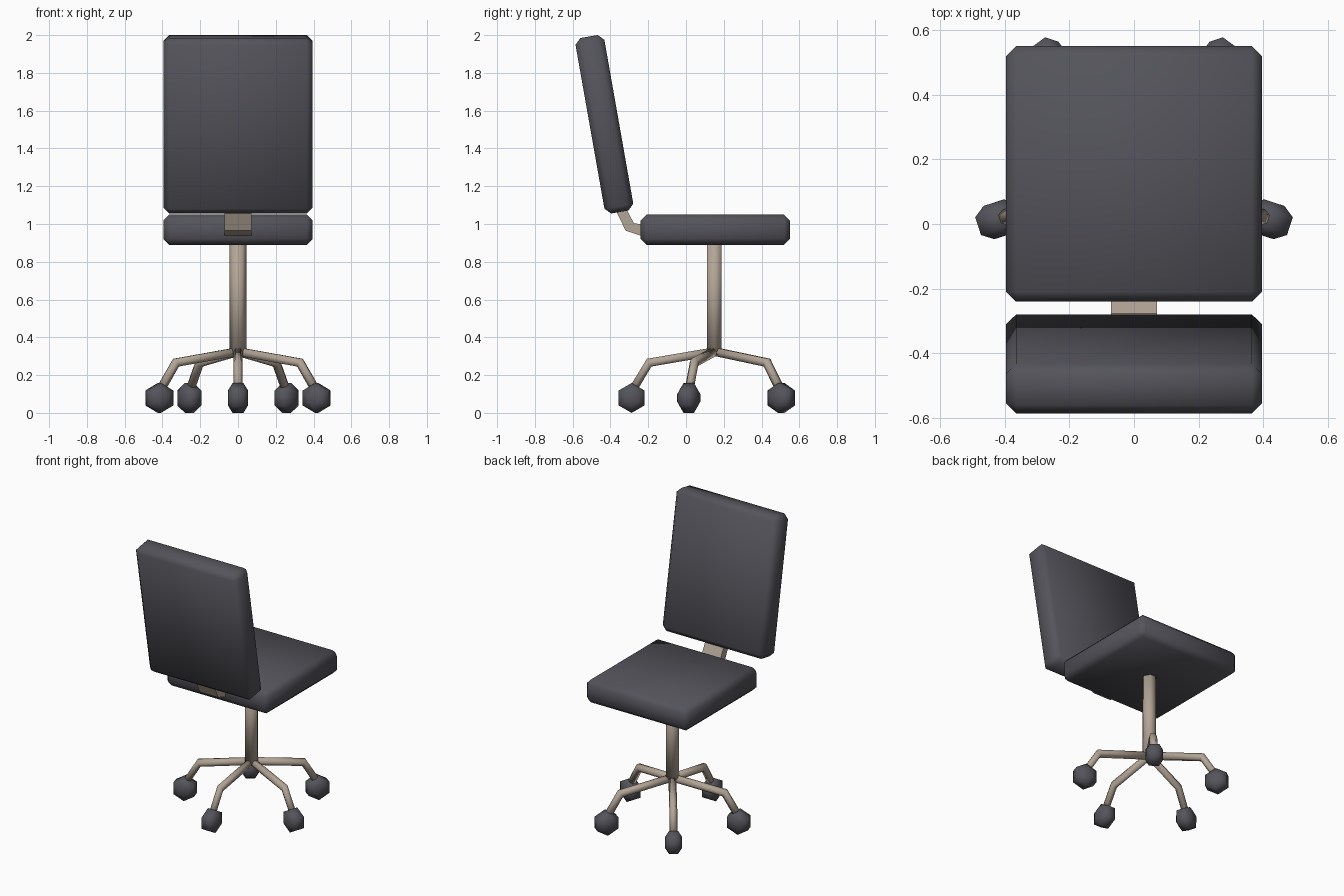
import bpy, bmesh, math
from mathutils import Vector, Matrix

if "Cube" in bpy.data.objects:
    bpy.data.objects.remove(bpy.data.objects["Cube"])


def material(name, rgb):
    m = bpy.data.materials.new(name)
    m.diffuse_color = (*rgb, 1)
    m.use_nodes = True
    m.node_tree.nodes["Principled BSDF"].inputs["Base Color"].default_value = m.diffuse_color
    return m


DARK = material("charcoal padding", (0.088, 0.088, 0.105))
TAN = material("beige metal", (0.45, 0.375, 0.305))
HUB = Vector((0, 0.15, 0))


def finish(bm, name, mat, smooth=True):
    bmesh.ops.recalc_face_normals(bm, faces=bm.faces)
    for f in bm.faces:
        f.smooth = smooth
    me = bpy.data.meshes.new(name)
    bm.to_mesh(me)
    bm.free()
    me.materials.append(mat)
    ob = bpy.data.objects.new(name, me)
    bpy.context.collection.objects.link(ob)
    return ob


def loft(bm, rings):
    """Skin a list of equal-length point rings and cap both ends."""
    vs = [[bm.verts.new(p) for p in r] for r in rings]
    n = len(vs[0])
    for a, b in zip(vs, vs[1:]):
        for i in range(n):
            bm.faces.new((a[i], a[(i + 1) % n], b[(i + 1) % n], b[i]))
    bm.faces.new(vs[0])
    bm.faces.new(vs[-1])


def cushion(name, size, centre, tilt=0):
    bm = bmesh.new()
    bmesh.ops.create_cube(bm, size=1, matrix=Matrix.Diagonal((*size, 1)))
    bmesh.ops.bevel(bm, geom=bm.edges[:], offset=0.031, segments=1, affect='EDGES')
    ob = finish(bm, name, DARK)
    ob.location = centre
    ob.rotation_euler.x = tilt
    return ob


# Padded seat and reclined backrest
cushion("seat", (0.79, 0.79, 0.16), (0, 0.155, 0.97))
cushion("backrest", (0.79, 0.155, 0.943), (0, -0.432, 1.528), math.radians(10))

# Bent strap joining seat and backrest
profile = [(-0.20, 0.94), (-0.245, 0.94), (-0.32, 0.965), (-0.385, 1.10),
           (-0.325, 1.10), (-0.277, 1.005), (-0.24, 0.998), (-0.20, 0.998)]
bm = bmesh.new()
loft(bm, [[(x, y, z) for y, z in profile] for x in (-0.071, 0.071)])
finish(bm, "back_strap", TAN, smooth=False)


# Six-sided centre column
def hexagon(r, start=0):
    return [(r * math.cos(start + i * math.pi / 3), r * math.sin(start + i * math.pi / 3))
            for i in range(6)]


bm = bmesh.new()
loft(bm, [[(x, y + HUB.y, z) for x, y in hexagon(0.045)] for z in (0.31, 0.92)])
finish(bm, "column", TAN)

# Five bent legs, each with a faceted caster (built along +x, then turned)
path = [(0.0, 0.325), (0.345, 0.266), (0.43, 0.125)]      # radius, height
normals = [(0.17, 1.0), (0.56, 0.94), (0.86, 0.51)]       # mitred upward direction
for k in range(5):
    turn = Matrix.Translation(HUB) @ Matrix.Rotation(math.radians(-90 + 72 * k), 4, 'Z')
    bm = bmesh.new()
    loft(bm, [[turn @ Vector((r + v * nx, u, z + v * nz)) for u, v in hexagon(0.025)]
              for (r, z), (nx, nz) in zip(path, normals)])
    finish(bm, f"leg_{k + 1}", TAN)

    bm = bmesh.new()
    loft(bm, [[turn @ Vector((0.438 + a, w, 0.079 + b)) for a, b in hexagon(rad, math.pi / 6)]
              for w, rad in ((-0.054, 0.038), (-0.029, 0.079), (0.029, 0.079), (0.054, 0.038))])
    finish(bm, f"caster_{k + 1}", DARK)
